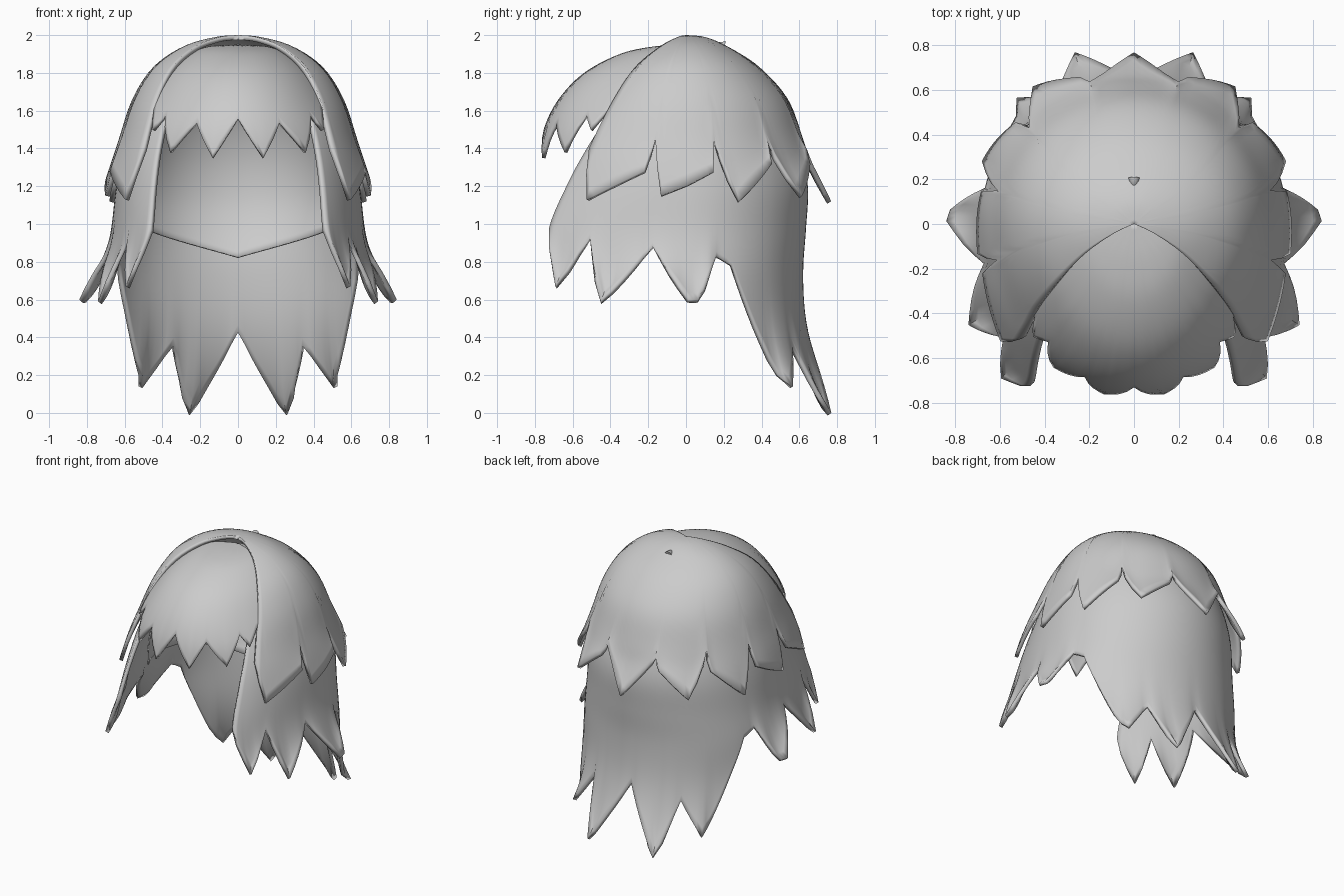
import bpy
import bmesh
import math

cube = bpy.data.objects.get("Cube")
if cube:
    bpy.data.objects.remove(cube, do_unlink=True)

hair = bpy.data.materials.new("hair_grey")
hair.use_nodes = True
hair.diffuse_color = (0.6, 0.6, 0.6, 1)
hair.node_tree.nodes["Principled BSDF"].inputs["Base Color"].default_value = (0.6, 0.6, 0.6, 1)


def spline(rows, s):
    """Smooth interpolation through profile rows (z, side, front, back radius)."""
    i = min(int(s), len(rows) - 2)
    f = s - i
    p0, p1 = rows[max(i - 1, 0)], rows[i]
    p2, p3 = rows[i + 1], rows[min(i + 2, len(rows) - 1)]
    return [b + f * (c - a) / 2 + f * f * (a - 2.5 * b + 2 * c - d / 2)
            + f ** 3 * (1.5 * (b - c) + (d - a) / 2)
            for a, b, c, d in zip(p0, p1, p2, p3)]


def find_height(rows, z):
    """Profile parameter at which the profile comes down to height z."""
    lo, hi = 0, len(rows) - 1
    for _ in range(30):
        mid = (lo + hi) / 2
        if spline(rows, mid)[0] > z:
            lo = mid
        else:
            hi = mid
    return lo


def mirrored(hem, axis):
    other = [(2 * axis - a, z, f) for a, z, f in hem if a != axis]
    return sorted(hem + other)


def finish(obj):
    obj.data.materials.append(hair)
    bpy.ops.object.select_all(action='DESELECT')
    obj.select_set(True)
    bpy.context.view_layer.objects.active = obj
    bpy.ops.object.shade_smooth_by_angle(angle=math.radians(40))


def hair_shell(name, rows, hem, thickness, rings=24, step=3):
    """Shell hanging from the crown to a jagged hem of (angle, height, flick)."""
    columns = []
    for a, b in zip(hem, hem[1:]):
        n = max(2, math.ceil((b[0] - a[0]) / step))
        columns += [[p + (q - p) * k / n for p, q in zip(a, b)] for k in range(n)]
    columns.append(hem[-1])

    bm = bmesh.new()
    grid = []
    for angle, bottom, flick in columns:
        phi = math.radians(angle)
        end = find_height(rows, bottom)
        column = []
        for j in range(rings + 1):
            t = j / rings
            z, side, front, back = spline(rows, end * t)
            depth = front if math.cos(phi) > 0 else back
            push = 1 + flick * t ** 10
            column.append(bm.verts.new((side * push * math.sin(phi),
                                        -depth * push * math.cos(phi), z)))
        grid.append(column)
    for left, right in zip(grid, grid[1:]):
        for j in range(rings):
            bm.faces.new((left[j], left[j + 1], right[j + 1], right[j]))
    bmesh.ops.remove_doubles(bm, verts=bm.verts, dist=0.0005)
    mesh = bpy.data.meshes.new(name)
    bm.to_mesh(mesh)
    bm.free()
    obj = bpy.data.objects.new(name, mesh)
    bpy.context.collection.objects.link(obj)
    finish(obj)
    solid = obj.modifiers.new("thickness", 'SOLIDIFY')
    solid.thickness = thickness
    solid.offset = -1


# Upper layer: crown dome with a ragged hem, open at the front
crown_rows = [(2.0, 0, 0, 0), (1.99, .12, .07, .1), (1.94, .29, .22, .22),
              (1.83, .45, .43, .39), (1.66, .56, .61, .54), (1.45, .63, .78, .62),
              (1.3, .675, .88, .67), (1.1, .72, .98, .78)]
crown_hem = [(51, 1.4, 0), (57, 1.13, 0), (76, 1.28, .03), (78, 1.45, 0), (82, 1.15, 0),
             (102, 1.28, .03), (104, 1.45, 0), (111, 1.12, .02), (131, 1.32, .05),
             (133, 1.45, .02), (142, 1.15, .04), (160, 1.32, .06), (163, 1.4, .05),
             (180, 1.12, 0)]
hair_shell("crown_layer", crown_rows, mirrored(crown_hem, 180), 0.025)

# Lower layer: side locks with flicked tips and long back locks
lower_rows = [(1.66, .52, .5, .5), (1.4, .605, .73, .6), (1.2, .645, .88, .645),
              (.97, .67, 1.01, .635), (.75, .7, 1.01, .62), (.5, .7, 1.0, .63),
              (.25, .71, .95, .67), (0, .72, .95, .72)]
lower_hem = [(44, .97, 0), (51, .67, .09), (60, .93, 0), (67, .59, .15), (80, .88, 0),
             (91, .6, .2), (95, .6, .18), (105, .83, 0), (113, .78, 0), (134, .2, .03),
             (138, .14, .1), (150, .36, 0), (161, 0, .13), (180, .43, 0)]
hair_shell("lower_locks", lower_rows, mirrored(lower_hem, 180), 0.025, rings=32)

# Inner cap, curving inwards towards the nape
cap_rows = [(1.9, 0, 0, 0), (1.85, .25, .2, .2), (1.65, .46, .4, .45),
            (1.4, .56, .55, .56), (1.15, .6, .62, .58), (.95, .57, .6, .53),
            (.8, .5, .54, .45)]
cap_hem = [(55, 1.06, 0), (110, 1.0, 0), (145, .91, 0), (180, .82, 0)]
hair_shell("inner_cap", cap_rows, mirrored(cap_hem, 180), 0.01, step=6)

# Fringe over the forehead, tucked under the crown layer at both sides
fringe_rows = [(1.95, 0, 0, 0), (1.94, .16, .17, 0), (1.9, .27, .35, 0),
               (1.8, .4, .54, 0), (1.66, .51, .675, 0), (1.5, .61, .755, 0),
               (1.35, .65, .78, 0)]
fringe_hem = [(0, 1.56, 0), (12, 1.35, 0), (22, 1.54, 0), (34, 1.38, 0),
              (43, 1.58, 0), (48, 1.5, 0), (54, 1.6, 0), (72, 1.64, 0)]
hair_shell("fringe", fringe_rows, mirrored(fringe_hem, 0), 0.02)

# Small tuft lying at the crown whorl
bpy.ops.mesh.primitive_cone_add(vertices=12, radius1=0.028, radius2=0, depth=0.09,
                                location=(0, .16, 1.95), rotation=(math.radians(75), 0, 0))
tuft = bpy.context.object
tuft.name = "crown_tuft"
finish(tuft)
